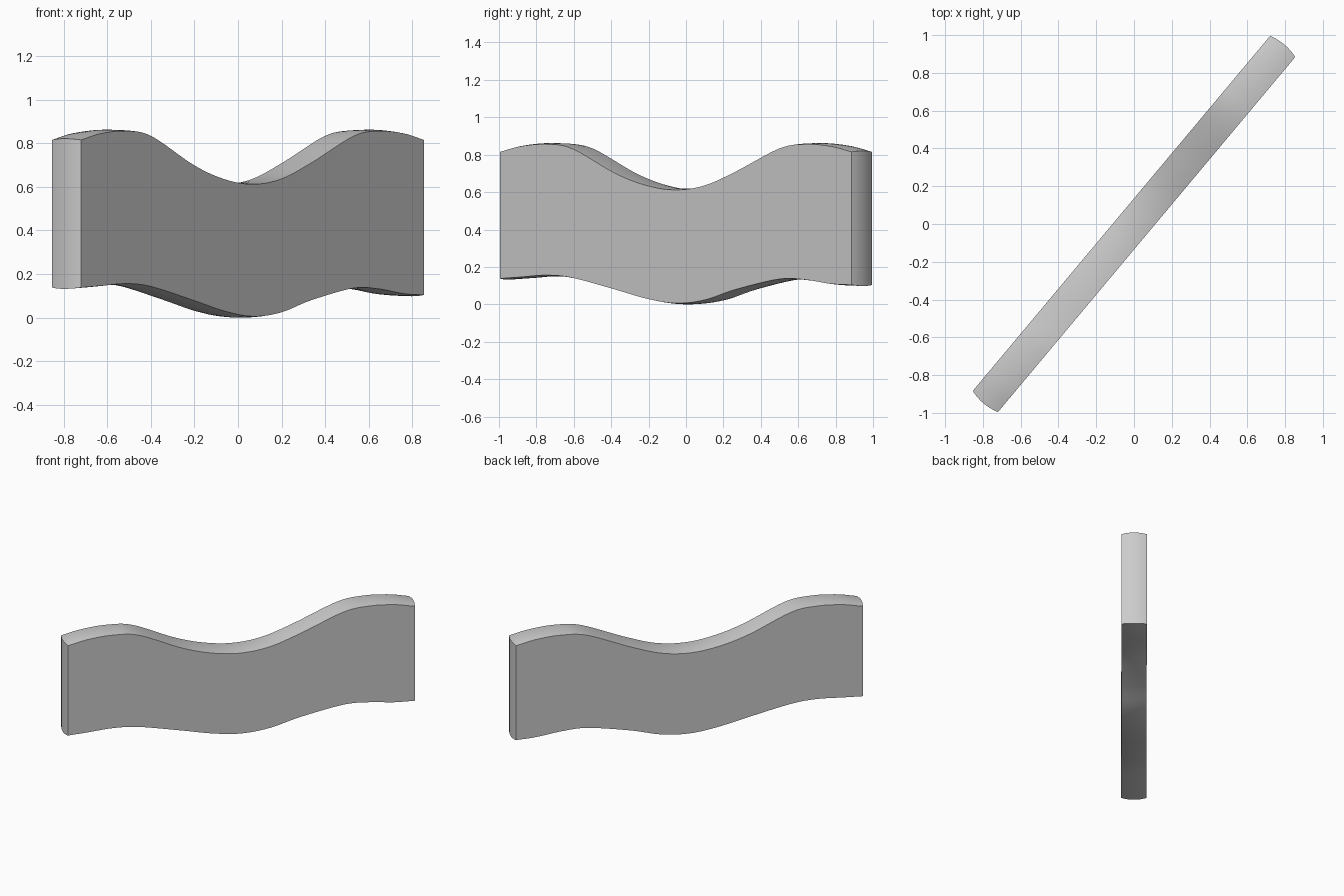
import bpy, bmesh, math

if "Cube" in bpy.data.objects:
    bpy.data.objects.remove(bpy.data.objects["Cube"])

# Side profile along the slab length: (distance, bottom z, top z)
PROFILE = [(-1.226, .138, .815), (-1.08, .146, .845), (-.9, .156, .856), (-.72, .142, .832),
           (-.42, .079, .70), (-.2, .030, .635), (0, .006, .612), (.2, .023, .635),
           (.42, .080, .71), (.72, .135, .832), (.9, .132, .856), (1.08, .110, .845),
           (1.226, .104, .815)]
HALF_T = .087                       # half thickness
U = (.642, .7666)                   # length direction in plan
N = (.7666, -.642)                  # thickness direction in plan


def smooth_curve(pts, steps=6):
    """Catmull-Rom through the points, with extrapolated ends."""
    ext = lambda a, b: tuple(2 * p - q for p, q in zip(a, b))
    p = [ext(pts[0], pts[1])] + pts + [ext(pts[-1], pts[-2])]
    out = []
    for i in range(1, len(p) - 2):
        for k in range(steps):
            t = k / steps
            out.append(tuple(.5 * (2 * b + (c - a) * t + (2 * a - 5 * b + 4 * c - d) * t * t
                                   + (3 * b - a - 3 * c + d) * t ** 3)
                             for a, b, c, d in zip(*p[i - 1:i + 3])))
    return out + [pts[-1]]


curve = smooth_curve(PROFILE)
n = len(curve)
outline = [(s, b, -1) for s, b, t in curve] + [(s, t, 1) for s, b, t in reversed(curve)]

# Wavy slab: stacked outlines, rim slightly crowned across the thickness
bm = bmesh.new()
layers = []
LAYERS = 8
for j in range(LAYERS + 1):
    f = 2 * j / LAYERS - 1
    crown = 1 - f * f
    ring = []
    for s, z, side in outline:
        s *= 1 + .011 * crown
        w = f * HALF_T
        ring.append(bm.verts.new((s * U[0] + w * N[0], s * U[1] + w * N[1], z + side * .006 * crown)))
    layers.append(ring)
m = len(outline)
for a, b in zip(layers, layers[1:]):
    for i in range(m):
        k = (i + 1) % m
        bm.faces.new((a[i], a[k], b[k], b[i]))
# Two broad faces
for ring in (layers[0], layers[-1]):
    for i in range(n - 1):
        bm.faces.new((ring[i], ring[i + 1], ring[m - 2 - i], ring[m - 1 - i]))
bmesh.ops.recalc_face_normals(bm, faces=bm.faces)

mesh = bpy.data.meshes.new("wavy_slab")
bm.to_mesh(mesh)
bm.free()
slab = bpy.data.objects.new("wavy_slab", mesh)
bpy.context.collection.objects.link(slab)
bpy.context.view_layer.objects.active = slab
slab.select_set(True)
bpy.ops.object.shade_smooth_by_angle(angle=math.radians(30))
